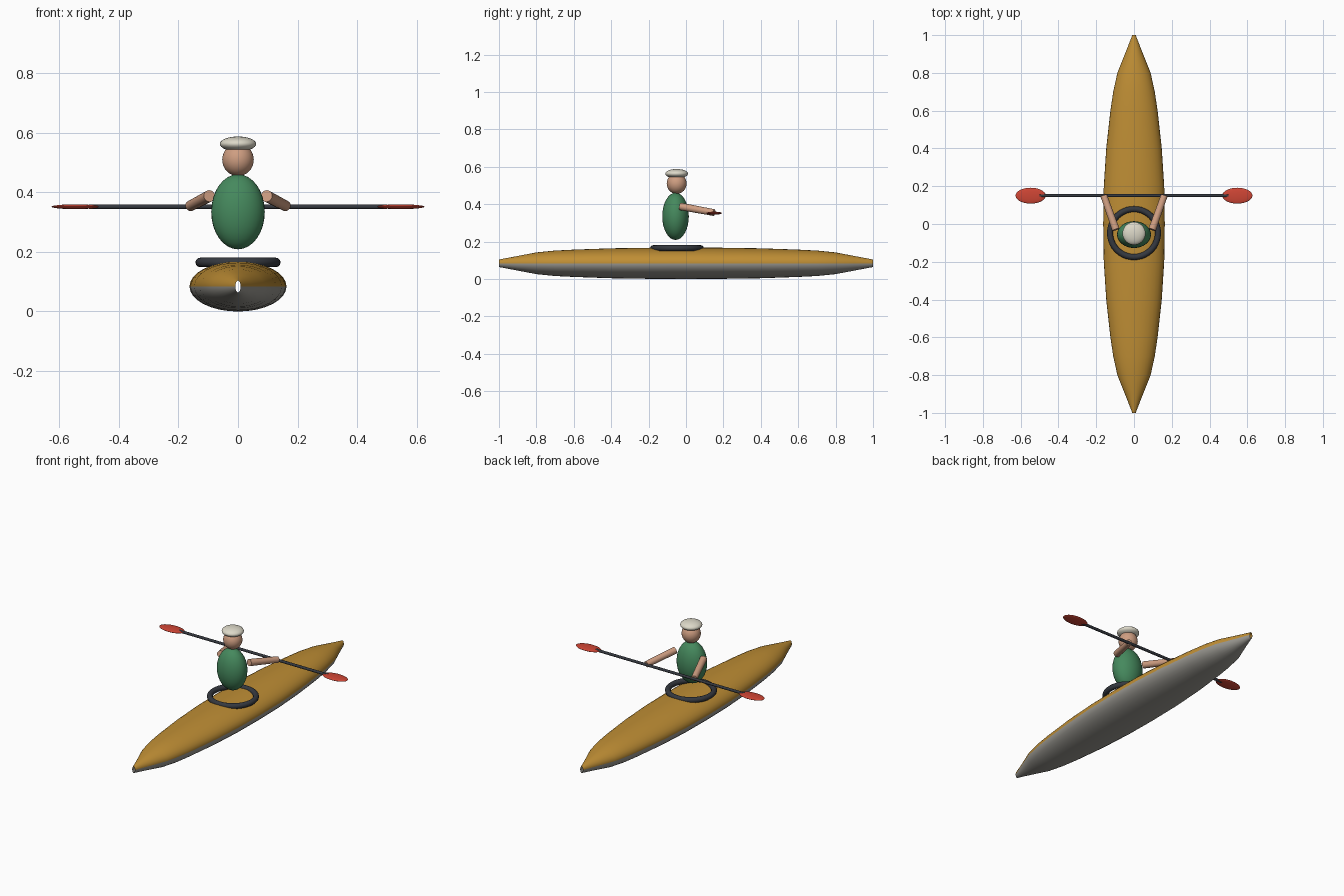
import bpy, bmesh, math
from mathutils import Vector

if "Cube" in bpy.data.objects:
    bpy.data.objects.remove(bpy.data.objects["Cube"])


def material(name, rgb):
    m = bpy.data.materials.new(name)
    m.diffuse_color = (*rgb, 1)
    m.use_nodes = True
    m.node_tree.nodes["Principled BSDF"].inputs["Base Color"].default_value = m.diffuse_color
    return m


YELLOW = material("deck_yellow", (0.52, 0.27, 0.035))
GREY = material("hull_grey", (0.32, 0.31, 0.28))
DARK = material("dark_trim", (0.035, 0.04, 0.05))
GREEN = material("shirt_green", (0.06, 0.25, 0.11))
SKIN = material("skin", (0.62, 0.34, 0.22))
CREAM = material("cap_cream", (0.72, 0.69, 0.58))
RED = material("blade_red", (0.62, 0.06, 0.035))


def finish(ob, name, mat):
    ob.name = name
    ob.data.materials.append(mat)
    bpy.ops.object.shade_smooth_by_angle(angle=math.radians(40))
    return ob


def ellipsoid(name, centre, radii, mat):
    bpy.ops.mesh.primitive_uv_sphere_add(segments=32, ring_count=16, location=centre)
    ob = bpy.context.object
    ob.scale = radii
    bpy.ops.object.transform_apply(location=False, rotation=False)
    return finish(ob, name, mat)


def rod(name, a, b, r1, r2, mat):
    a, b = Vector(a), Vector(b)
    bpy.ops.mesh.primitive_cone_add(vertices=20, radius1=r1, radius2=r2,
                                    depth=(b - a).length, location=(a + b) / 2)
    ob = bpy.context.object
    ob.rotation_euler = (b - a).to_track_quat('Z', 'Y').to_euler()
    return finish(ob, name, mat)


# Hull: open-ended loft of ellipses, (y, half width, half height)
half = [(0, .163, .084), (.2, .160, .083), (.4, .147, .080), (.6, .125, .073),
        (.7, .110, .068), (.8, .088, .058), (.9, .048, .039), (1, .009, .020)]
stations = [(-y, w, h) for y, w, h in reversed(half[1:])] + half
N, ZC = 32, 0.084
bm = bmesh.new()
rings = []
for y, w, h in stations:
    rings.append([bm.verts.new((w * math.cos(2 * math.pi * i / N), y,
                                ZC + h * math.sin(2 * math.pi * i / N))) for i in range(N)])
for r0, r1 in zip(rings, rings[1:]):
    for i in range(N):
        j = (i + 1) % N
        f = bm.faces.new((r0[i], r1[i], r1[j], r0[j]))
        f.material_index = 0 if i < N // 2 else 1
bmesh.ops.recalc_face_normals(bm, faces=bm.faces)
mesh = bpy.data.meshes.new("hull")
bm.to_mesh(mesh)
bm.free()
hull = bpy.data.objects.new("hull", mesh)
bpy.context.collection.objects.link(hull)
bpy.ops.object.select_all(action='DESELECT')
hull.select_set(True)
bpy.context.view_layer.objects.active = hull
finish(hull, "hull", YELLOW)
mesh.materials.append(GREY)

# Cockpit rim
bpy.ops.mesh.primitive_torus_add(location=(0, -.048, .165), major_radius=.127, minor_radius=.016,
                                 major_segments=40, minor_segments=12)
finish(bpy.context.object, "cockpit_rim", DARK)

# Paddler
ellipsoid("torso", (0, -.056, .335), (.09, .071, .126), GREEN)
ellipsoid("head", (0, -.05, .51), (.053, .053, .055), SKIN)
ellipsoid("cap", (0, -.05, .563), (.061, .061, .025), CREAM)

# Paddle, arms and blades
rod("paddle_shaft", (-.5, .15, .352), (.5, .15, .352), .008, .008, DARK)
for side, s in (("left", -1), ("right", 1)):
    rod(side + "_arm", (s * .096, -.03, .388), (s * .16, .15, .355), .02, .018, SKIN)
    ellipsoid(side + "_blade", (s * .547, .15, .352), (.08, .042, .008), RED)
